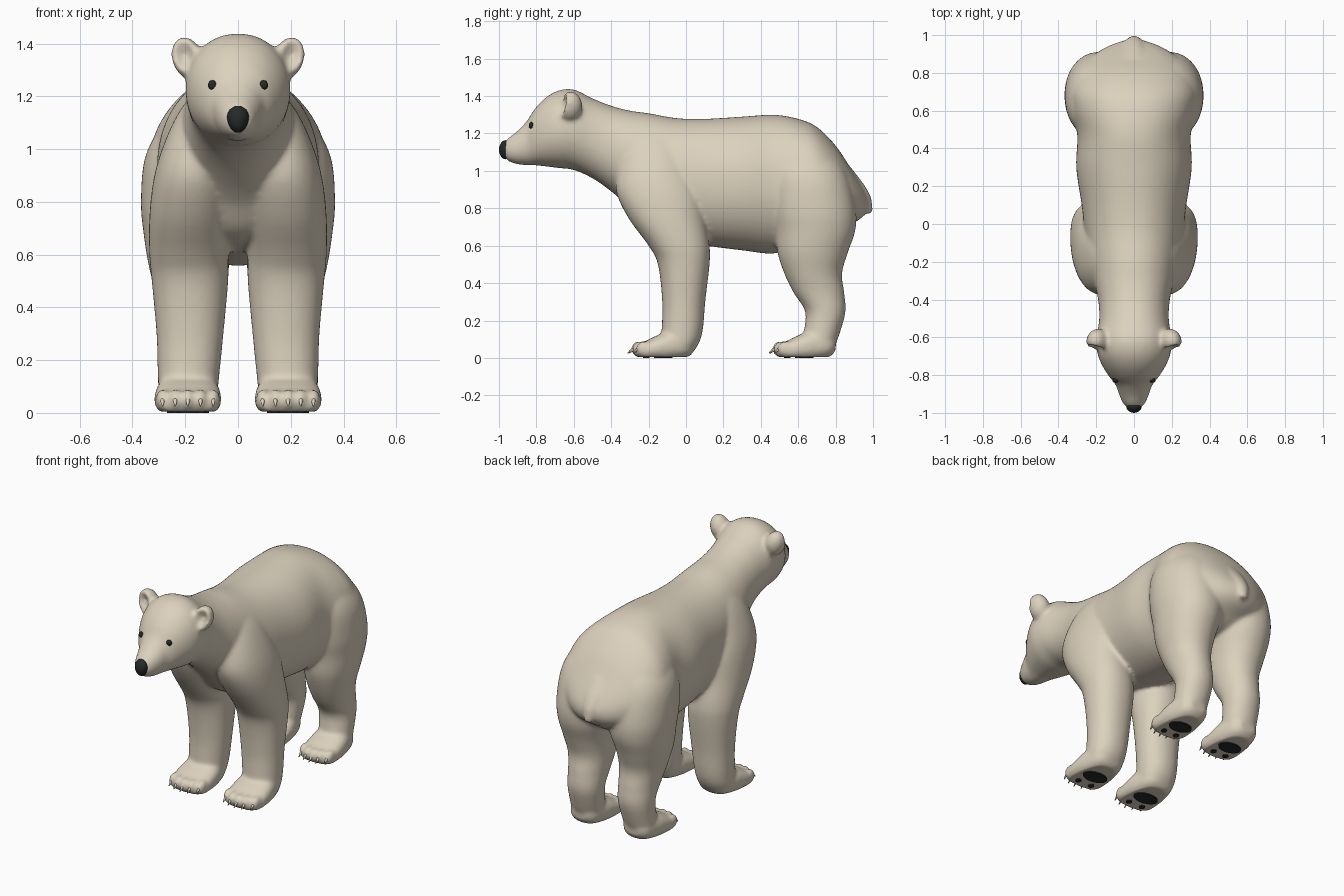
import bpy, bmesh
from math import sin, cos, pi, radians
from mathutils import Matrix, Vector
from mathutils.bvhtree import BVHTree

if "Cube" in bpy.data.objects:
    bpy.data.objects.remove(bpy.data.objects["Cube"])


def material(name, rgb):
    m = bpy.data.materials.new(name)
    m.use_nodes = True
    m.diffuse_color = (*rgb, 1)
    bsdf = m.node_tree.nodes["Principled BSDF"]
    bsdf.inputs["Base Color"].default_value = (*rgb, 1)
    bsdf.inputs["Roughness"].default_value = 0.8
    return m


FUR = material("cream fur", (0.715, 0.64, 0.512))
DARK = material("near black skin", (0.018, 0.022, 0.02))


def finish(bm, name, mat):
    bmesh.ops.recalc_face_normals(bm, faces=bm.faces)
    mesh = bpy.data.meshes.new(name)
    bm.to_mesh(mesh)
    bm.free()
    mesh.materials.append(mat)
    mesh.shade_smooth()
    ob = bpy.data.objects.new(name, mesh)
    bpy.context.collection.objects.link(ob)
    return ob


def spline(rows, steps=5):
    """Catmull-Rom resampling of station rows."""
    out = []
    last = len(rows) - 1
    for i in range(last):
        quad = (rows[max(i - 1, 0)], rows[i], rows[i + 1], rows[min(i + 2, last)])
        for s in range(steps):
            t = s / steps
            out.append([b + t / 2 * (c - a + t * (2*a - 5*b + 4*c - d + t * (3*(b - c) + d - a)))
                        for a, b, c, d in zip(*quad)])
    return out + [list(rows[-1])]


def loft(bm, stations, place, power=2.0, sides=56):
    """Skin superellipse rings; place(station, u, v) gives each point."""
    rings = []
    for st in spline(stations):
        ring = []
        for k in range(sides):
            c, s = cos(2 * pi * k / sides), sin(2 * pi * k / sides)
            u = abs(c) ** (2 / power) * (1 if c > 0 else -1)
            v = abs(s) ** (2 / power) * (1 if s > 0 else -1)
            ring.append(bm.verts.new(place(st, u, v)))
        rings.append(ring)
    for a, b in zip(rings, rings[1:]):
        for k in range(sides):
            j = (k + 1) % sides
            bm.faces.new((a[k], a[j], b[j], b[k]))
    bm.faces.new(rings[0])
    bm.faces.new(rings[-1])


def ball(bm, loc, scale, rot=Matrix(), segments=24):
    m = Matrix.Translation(loc) @ rot @ Matrix.Diagonal((*scale, 1))
    return bmesh.ops.create_uvsphere(bm, u_segments=segments, v_segments=segments // 2,
                                     radius=1, matrix=m)["verts"]


def disc(bm, x, y, rx, ry):
    m = Matrix.Translation((x, y, .004)) @ Matrix.Diagonal((rx, ry, .008, 1))
    bmesh.ops.create_cone(bm, cap_ends=True, segments=24, radius1=1, radius2=1, depth=1, matrix=m)


# Lengthwise sections: y, top, bottom, half width
TRUNK = [(-.975, 1.15, 1.08, .032), (-.95, 1.175, 1.052, .058), (-.9, 1.215, 1.035, .08),
         (-.85, 1.268, 1.03, .098), (-.81, 1.33, 1.03, .13), (-.75, 1.392, 1.024, .168),
         (-.68, 1.43, 1.015, .195), (-.6, 1.435, 1.005, .197), (-.5, 1.388, .96, .184),
         (-.4, 1.348, .89, .19), (-.3, 1.322, .8, .213), (-.2, 1.308, .68, .237),
         (-.05, 1.282, .62, .26), (.1, 1.278, .6, .277), (.3, 1.29, .575, .306),
         (.47, 1.3, .558, .3), (.6, 1.278, .6, .328), (.7, 1.235, .63, .335),
         (.8, 1.135, .66, .3), (.88, 1.015, .71, .235), (.94, .92, .75, .14),
         (.97, .865, .79, .06)]
PAW = [(.045, .11, .04, .055), (.01, .135, .005, .095), (-.08, .148, -.015, .12),
       (-.16, .118, -.015, .127), (-.22, .088, -.012, .122), (-.265, .06, .005, .1)]
# Upright sections: z, centre x, centre y, half width, half depth
FRONT_LEG = [(1.24, .08, -.17, .07, .1), (1.13, .115, -.17, .115, .165),
             (1.0, .15, -.165, .138, .205), (.88, .168, -.143, .153, .228),
             (.74, .181, -.1, .155, .203), (.6, .186, -.037, .15, .163),
             (.5, .182, -.012, .145, .138), (.3, .182, -.012, .127, .115),
             (.15, .187, -.02, .117, .11), (.07, .19, -.035, .11, .1), (.01, .19, -.045, .085, .065)]
HIND_LEG = [(1.22, .08, .59, .08, .09), (1.1, .13, .627, .15, .165), (.97, .166, .655, .186, .212),
            (.8, .178, .68, .19, .228), (.68, .182, .69, .176, .215), (.56, .186, .677, .153, .187),
            (.45, .18, .68, .132, .154), (.35, .176, .71, .116, .136), (.25, .176, .745, .108, .108),
            (.15, .18, .73, .102, .098), (.07, .185, .71, .096, .088), (.01, .185, .7, .075, .06)]
TAIL = [(1.02, 0, .83, .09, .05), (.93, 0, .895, .07, .055), (.86, 0, .947, .05, .042),
        (.81, 0, .971, .036, .026), (.77, 0, .983, .024, .014)]
FEET = [("front", .19, 0, 1.0), ("hind", .185, .755, .92)]


def lengthwise(x=0, y=0, w=1):
    return lambda s, u, v: (x + w * u * s[3], y + s[0], (s[1] + s[2]) / 2 + v * (s[1] - s[2]) / 2)


def upright(side):
    return lambda s, u, v: (side * (s[1] + u * s[3]), s[2] + v * s[4], s[0])


def toe_spots(x, y, w):
    """Five toe centres fanned across the front of a paw."""
    return [(x + w * t * .048, y - .25 + .007 * t * t, t) for t in (-2, -1, 0, 1, 2)]


# Fur body: trunk, tail, limbs, paws and ears fused into one skin
bm = bmesh.new()
loft(bm, TRUNK, lengthwise(), 2.1)
loft(bm, TAIL, upright(1))
for side in (1, -1):
    loft(bm, FRONT_LEG, upright(side), 2.15)
    loft(bm, HIND_LEG, upright(side), 2.1)
    for _, x, y, w in FEET:
        loft(bm, PAW, lengthwise(side * x, y, w), 2.5)
        for tx, ty, t in toe_spots(side * x, y, w):
            ball(bm, (tx, ty, .048), (.027, .046, .043))
    # Ear: thick forward-facing shallow cup
    turn = Matrix.Rotation(side * radians(10), 4, "Z") @ Matrix.Rotation(side * radians(18), 4, "Y")
    frame = Matrix.Translation((side * .192, -.62, 1.345)) @ turn
    for v in ball(bm, (0, 0, 0), (.058, .066, .082), segments=40):
        p = v.co.copy()
        r = ((p.x / .058) ** 2 + ((p.z - .01) / .082) ** 2) ** .5
        if p.y < 0 and r < .75:
            p.y += .055 * (1 - (r / .75) ** 2)
        v.co = frame @ p
body = finish(bm, "bear_body", FUR)
remesh = body.modifiers.new("fuse", "REMESH")
remesh.mode = "VOXEL"
remesh.voxel_size = .0105
relax = body.modifiers.new("relax", "SMOOTH")
relax.factor = .5
relax.iterations = 12
bpy.context.view_layer.objects.active = body
for mod in ("fuse", "relax"):
    bpy.ops.object.modifier_apply(modifier=mod)
# Flat soles
for v in body.data.vertices:
    v.co.z = max(v.co.z, .006)
body.data.shade_smooth()

# Eyes seated on the face surface
probe = bmesh.new()
probe.from_mesh(body.data)
tree = BVHTree.FromBMesh(probe)
probe.free()
for side, label in ((1, "left"), (-1, "right")):
    hit = tree.ray_cast(Vector((side * .097, -2, 1.243)), Vector((0, 1, 0)))[0]
    bm = bmesh.new()
    ball(bm, hit, (.017, .013, .018))
    finish(bm, label + "_eye", DARK)

# Nose: broad at the top, narrower underneath
bm = bmesh.new()
for v in ball(bm, (0, -.964, 1.113), (.041, .036, .051)):
    v.co.x *= 1 + 2.5 * (v.co.z - 1.113)
finish(bm, "nose", DARK)

# Claws and sole pads
for side, label in ((1, "left"), (-1, "right")):
    for kind, x, y, w in FEET:
        claws, pads = bmesh.new(), bmesh.new()
        for tx, ty, t in toe_spots(side * x, y, w):
            m = Matrix.Translation((tx, ty - .038, .045)) @ Matrix.Rotation(radians(130), 4, "X")
            bmesh.ops.create_cone(claws, cap_ends=True, segments=12, radius1=.014, radius2=.002,
                                  depth=.062, matrix=m)
            if abs(t) == 1:
                disc(pads, tx, ty + .03, .017, .018)
        disc(pads, side * x, y - .122, .08 * w, .05)
        finish(claws, f"{label}_{kind}_claws", FUR)
        finish(pads, f"{label}_{kind}_pads", DARK).data.shade_flat()
